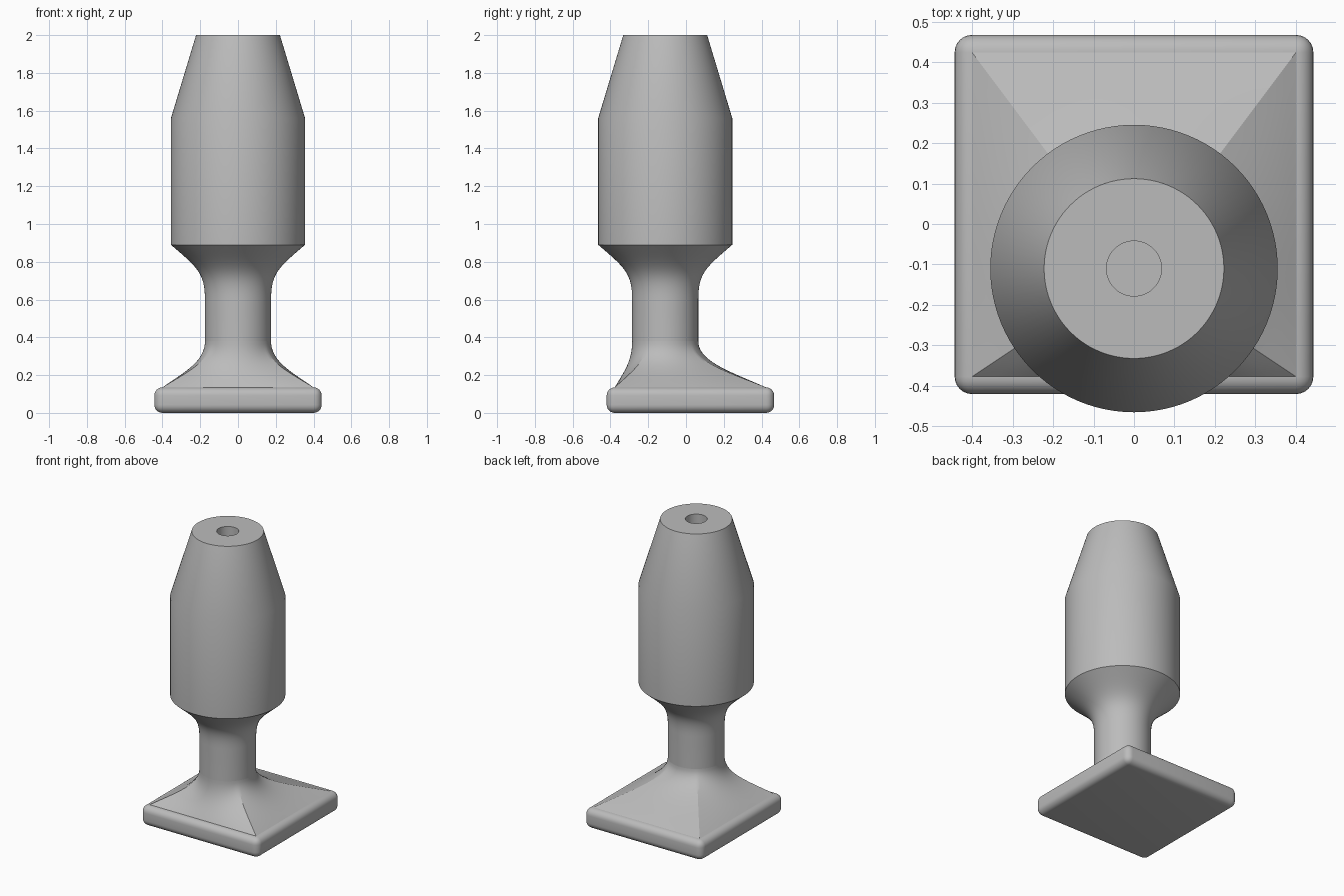
import bpy, bmesh, math

cube = bpy.data.objects.get("Cube")
if cube:
    bpy.data.objects.remove(cube)

AXIS_Y = -0.11           # vertical axis of the turned parts
NECK_R, NECK_Z = 0.175, 0.38
PLATE_TOP, ROUND = 0.135, 0.043
HALF_X, FRONT, BACK = 0.443, -0.42, 0.467

grey = bpy.data.materials.new("plain_grey")
grey.use_nodes = True
colour = (0.5, 0.5, 0.5, 1)
grey.diffuse_color = colour
grey.node_tree.nodes["Principled BSDF"].inputs["Base Color"].default_value = colour


def finish(name, bm, angle=25):
    bmesh.ops.recalc_face_normals(bm, faces=bm.faces)
    mesh = bpy.data.meshes.new(name)
    bm.to_mesh(mesh)
    bm.free()
    obj = bpy.data.objects.new(name, mesh)
    bpy.context.collection.objects.link(obj)
    mesh.materials.append(grey)
    bpy.ops.object.select_all(action='DESELECT')
    obj.select_set(True)
    bpy.context.view_layer.objects.active = obj
    bpy.ops.object.shade_smooth_by_angle(angle=math.radians(angle))
    return obj


def bezier(a, b, c, d, t):
    u = 1 - t
    return u**3 * a + 3 * u * u * t * b + 3 * u * t * t * c + t**3 * d


def skin(bm, rings):
    for low, high in zip(rings, rings[1:]):
        for i in range(len(low)):
            j = (i + 1) % len(low)
            bm.faces.new((low[i], low[j], high[j], high[i]))


def lathe(name, profile, cap=False, sides=96):
    bm = bmesh.new()
    rings = [[bm.verts.new((r * math.cos(a), AXIS_Y + r * math.sin(a), z))
              for a in (math.tau * i / sides for i in range(sides))]
             for r, z in profile]
    skin(bm, rings)
    if cap:
        bm.faces.new(rings[-1])
    return finish(name, bm)


# Tapered grip with a bored hole in its top
lathe("grip", [(0.355, 0.89), (0.355, 1.56), (0.222, 2), (0.068, 2), (0.068, 1.5)], cap=True)

# Slim neck flaring out to the grip
flare = [(bezier(NECK_R, NECK_R, 0.215, 0.355, i / 16),
          bezier(0.6, 0.74, 0.77, 0.89, i / 16)) for i in range(17)]
lathe("neck", [(NECK_R, NECK_Z)] + flare)

# Foot: sweeps from the rectangular plate top up to the round neck
inner_x = HALF_X - ROUND
inner_front, inner_back = FRONT + ROUND - AXIS_Y, BACK - ROUND - AXIS_Y
corners = [math.atan2(inner_back, inner_x), math.atan2(inner_back, -inner_x),
           math.atan2(inner_front, -inner_x) + math.tau,
           math.atan2(inner_front, inner_x) + math.tau]
angles = []
for start, end in zip(corners, corners[1:] + [corners[0] + math.tau]):
    angles += [start + (end - start) * i / 24 for i in range(24)]


def reach(a):
    """Distance from the axis to the plate rectangle in direction a."""
    c, s = math.cos(a), math.sin(a)
    across = inner_x / max(abs(c), 1e-6)
    along = (inner_back if s > 0 else -inner_front) / max(abs(s), 1e-6)
    return min(across, along)


bm = bmesh.new()
rings = []
for k in range(21):
    t = k / 20
    z = bezier(PLATE_TOP, 0.215, 0.27, NECK_Z, t)
    ring = []
    for a in angles:
        far = reach(a)
        r = bezier(far, (far + NECK_R) / 2, NECK_R, NECK_R, t)
        ring.append(bm.verts.new((r * math.cos(a), AXIS_Y + r * math.sin(a), z)))
    rings.append(ring)
skin(bm, rings)
finish("foot", bm)

# Rounded base plate
bm = bmesh.new()
bmesh.ops.create_cube(bm, size=1)
for v in bm.verts:
    v.co.x *= 2 * HALF_X
    v.co.y = BACK if v.co.y > 0 else FRONT
    v.co.z = PLATE_TOP if v.co.z > 0 else 0
bmesh.ops.bevel(bm, geom=bm.edges[:], offset=ROUND, segments=6,
                profile=0.5, affect='EDGES')
finish("base_plate", bm, 40)
